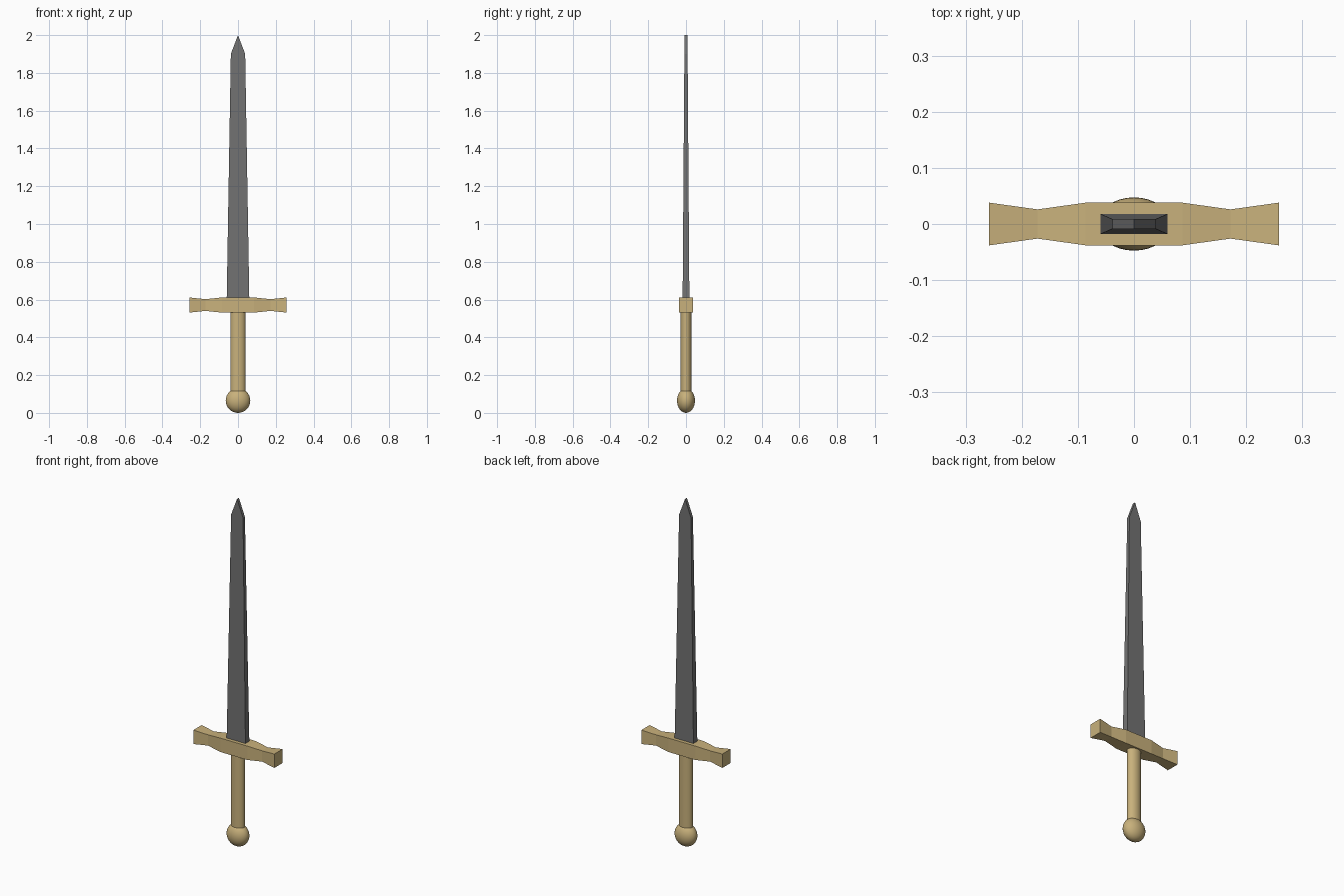
import bpy, bmesh

if "Cube" in bpy.data.objects:
    bpy.data.objects.remove(bpy.data.objects["Cube"])


def material(name, rgb):
    m = bpy.data.materials.new(name)
    m.diffuse_color = (*rgb, 1)
    m.use_nodes = True
    m.node_tree.nodes["Principled BSDF"].inputs["Base Color"].default_value = m.diffuse_color
    return m


gold = material("tan_gold", (0.58, 0.44, 0.20))
steel = material("dark_steel", (0.17, 0.17, 0.17))


def loft(name, rings, mat):
    """Skin a list of four-cornered rings and cap both ends."""
    bm = bmesh.new()
    loops = [[bm.verts.new(p) for p in ring] for ring in rings]
    for a, b in zip(loops, loops[1:]):
        for i in range(4):
            j = (i + 1) % 4
            bm.faces.new((a[i], a[j], b[j], b[i]))
    bm.faces.new(loops[0][::-1])
    bm.faces.new(loops[-1])
    bmesh.ops.remove_doubles(bm, verts=bm.verts, dist=1e-5)
    bmesh.ops.recalc_face_normals(bm, faces=bm.faces)
    mesh = bpy.data.meshes.new(name)
    bm.to_mesh(mesh)
    bm.free()
    mesh.materials.append(mat)
    obj = bpy.data.objects.new(name, mesh)
    bpy.context.collection.objects.link(obj)
    return obj


def finish(name, scale, mat):
    obj = bpy.context.object
    obj.name = name
    obj.scale = scale
    obj.data.materials.append(mat)
    bpy.ops.object.transform_apply(location=False, rotation=False, scale=True)
    bpy.ops.object.shade_smooth_by_angle()


CORNERS = ((-1, -1), (1, -1), (1, 1), (-1, 1))

# Blade: tapering slab ending in a chisel tip (height, half width, half depth)
blade = [(0.59, 0.06, 0.018), (1.9, 0.038, 0.0085), (2.0, 0.0, 0.0085)]
loft("blade", [[(w * u, d * v, z) for u, v in CORNERS] for z, w, d in blade], steel)

# Crossguard: square bar pinched before its flared ends (x, half depth, half height)
half = [(0.086, 0.038, 0.04), (0.172, 0.026, 0.031), (0.258, 0.038, 0.04)]
guard = [(-x, d, h) for x, d, h in reversed(half)] + half
loft("crossguard", [[(x, d * u, 0.571 + h * v) for u, v in CORNERS] for x, d, h in guard], gold)

# Grip: oval cylinder
bpy.ops.mesh.primitive_cylinder_add(vertices=32, radius=0.04, depth=0.46, location=(0, 0, 0.32))
finish("grip", (1, 0.73, 1), gold)

# Pommel: flattened ball
bpy.ops.mesh.primitive_uv_sphere_add(segments=32, ring_count=16, radius=0.065, location=(0, 0, 0.065))
finish("pommel", (1, 0.73, 1), gold)
